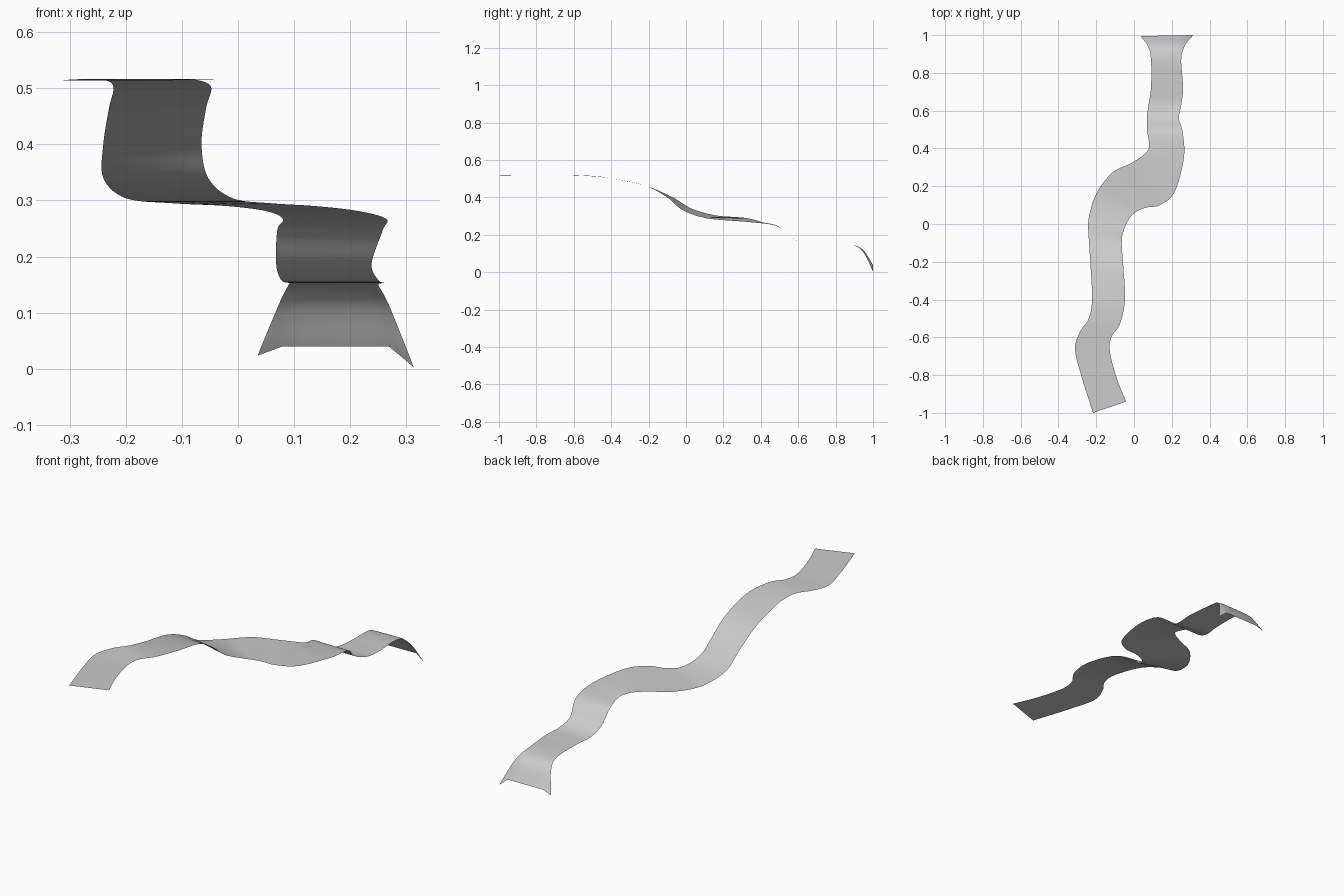
import bpy
import bmesh
from mathutils import Vector

cube = bpy.data.objects.get("Cube")
if cube:
    bpy.data.objects.remove(cube, do_unlink=True)

# Stations along the ribbon: left rail x, y, right rail x, y, and height
STATIONS = [
    (-.217, -1, -.042, -.94, .516),
    (-.28, -.8, -.09, -.82, .515),
    (-.312, -.66, -.127, -.68, .514),
    (-.285, -.57, -.12, -.6, .516),
    (-.24, -.5, -.075, -.53, .515),
    (-.222, -.4, -.048, -.4, .502),
    (-.23, -.22, -.057, -.22, .464),
    (-.24, -.07, -.065, -.1, .4),
    (-.24, .03, -.053, -.03, .34),
    (-.2, .16, -.01, .048, .304),
    (-.117, .27, .058, .085, .295),
    (-.02, .32, .137, .1, .29),
    (.05, .365, .215, .17, .281),
    (.08, .41, .264, .35, .267),
    (.07, .49, .258, .485, .247),
    (.068, .56, .238, .56, .187),
    (.077, .63, .25, .63, .158),
    (.09, .72, .26, .72, .153),
    (.09, .87, .25, .87, .149),
    (.074, .94, .27, .945, .122),
    (.035, .995, .313, 1, .04),
]
STEPS = 8
COLUMNS = [0, .08, .16, .3, .5, .7, .84, .92, 1]


def spline(a, b, c, d, t):
    """Smooth curve from b to c, with a and d as neighbours."""
    return b + ((c - a) * t + (2 * a - 5 * b + 4 * c - d) * t ** 2
                + (3 * b - a - 3 * c + d) * t ** 3) / 2


def sample(points):
    """Resample the stations into evenly smoothed rows."""
    pts = [Vector(p) for p in points]
    pts = [2 * pts[0] - pts[1]] + pts + [2 * pts[-1] - pts[-2]]
    rows = []
    for i in range(len(pts) - 3):
        rows += [spline(*pts[i:i + 4], s / STEPS) for s in range(STEPS)]
    return rows + [pts[-2]]


# Ribbon surface, with the corners of the far end drooping
bm = bmesh.new()
grid = []
for lx, ly, rx, ry, z in sample(STATIONS):
    left, right = Vector((lx, ly, z)), Vector((rx, ry, z))
    row = []
    for u in COLUMNS:
        p = left.lerp(right, u)
        bend = max(0, (p.y - .88) / .12) ** 2
        p.z -= bend * (.018 * max(0, 1 - u / .16) + .037 * max(0, (u - .84) / .16))
        row.append(bm.verts.new(p))
    grid.append(row)
for near, far in zip(grid, grid[1:]):
    for i in range(len(COLUMNS) - 1):
        bm.faces.new((near[i], near[i + 1], far[i + 1], far[i]))

mesh = bpy.data.meshes.new("ribbon")
bm.to_mesh(mesh)
bm.free()
ribbon = bpy.data.objects.new("ribbon", mesh)
bpy.context.collection.objects.link(ribbon)

# Plain grey finish
grey = bpy.data.materials.new("light grey")
grey.use_nodes = True
colour = (.6, .6, .6, 1)
grey.diffuse_color = colour
grey.node_tree.nodes["Principled BSDF"].inputs["Base Color"].default_value = colour
mesh.materials.append(grey)

bpy.context.view_layer.objects.active = ribbon
ribbon.select_set(True)
bpy.ops.object.shade_smooth_by_angle()
